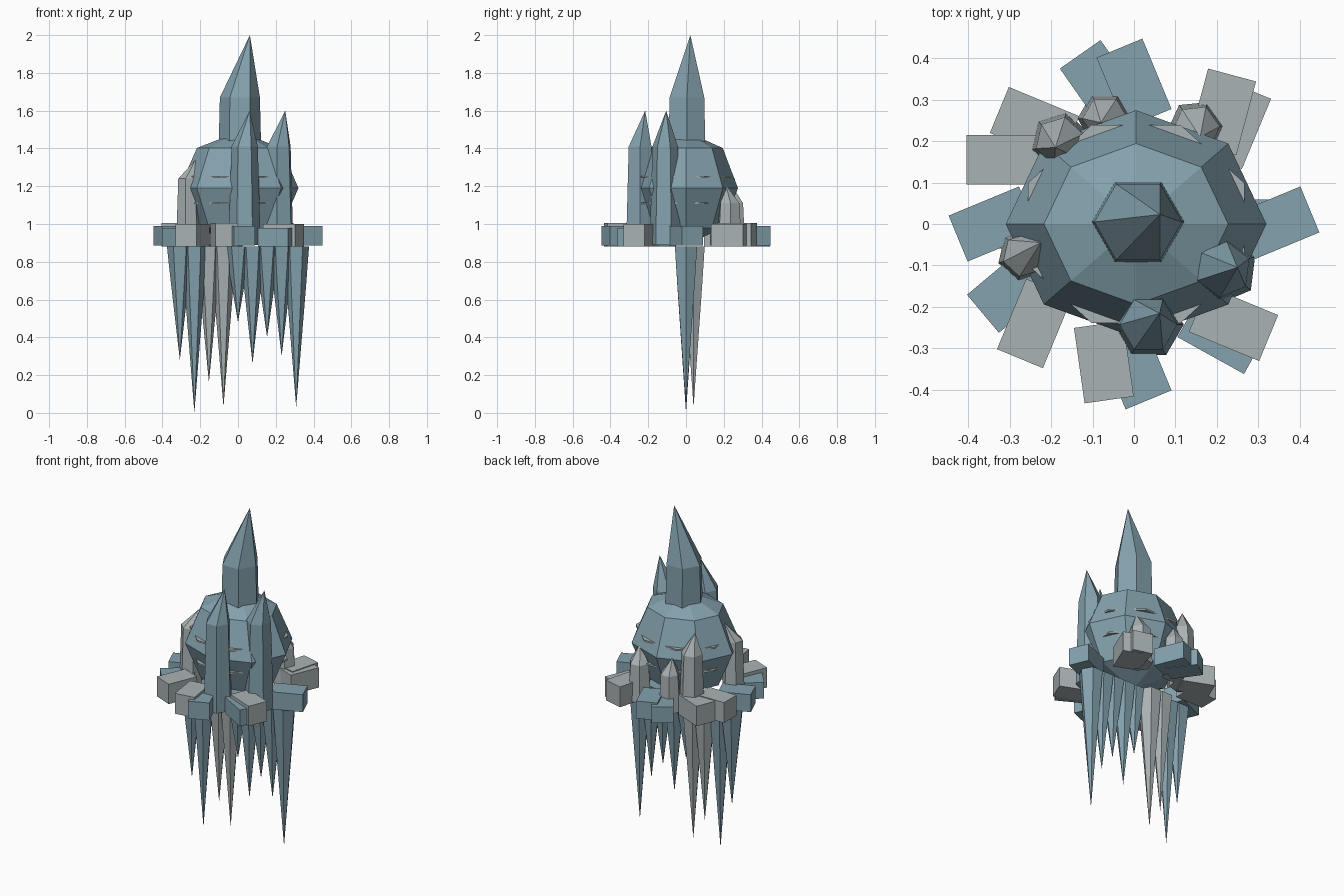
import bpy, bmesh
from math import sin, cos, pi, radians
from mathutils import Matrix

if "Cube" in bpy.data.objects:
    bpy.data.objects.remove(bpy.data.objects["Cube"])


def material(name, col):
    m = bpy.data.materials.new(name)
    m.diffuse_color = (*col, 1)
    m.use_nodes = True
    m.node_tree.nodes["Principled BSDF"].inputs["Base Color"].default_value = m.diffuse_color
    return m


BLUE = material("ice_blue", (0.23, 0.36, 0.42))
GREY = material("ice_grey", (0.40, 0.45, 0.46))


def finish(name, bm, mat):
    bmesh.ops.recalc_face_normals(bm, faces=bm.faces[:])
    me = bpy.data.meshes.new(name)
    bm.to_mesh(me)
    bm.free()
    me.materials.append(mat)
    ob = bpy.data.objects.new(name, me)
    bpy.context.collection.objects.link(ob)
    return ob


def shard(name, rings, tip, mat, sides=6, turn=0.0):
    """Stack of polygon rings (x, y, z, r) closed by a flat base and a point."""
    bm = bmesh.new()
    loops = []
    for x, y, z, r in rings:
        loops.append([bm.verts.new((x + r * cos(turn + 2 * pi * i / sides),
                                    y + r * sin(turn + 2 * pi * i / sides), z))
                      for i in range(sides)])
    apex = bm.verts.new(tip)
    bm.faces.new(loops[0])
    for i in range(sides):
        j = (i + 1) % sides
        for a, b in zip(loops, loops[1:]):
            bm.faces.new((a[i], a[j], b[j], b[i]))
        bm.faces.new((loops[-1][i], loops[-1][j], apex))
    return finish(name, bm, mat)


def block(name, x, y, yaw, mat, low, high):
    bm = bmesh.new()
    bmesh.ops.create_cube(bm, size=1, matrix=Matrix.Translation((x, y, (low + high) / 2))
                          @ Matrix.Rotation(radians(yaw), 4, 'Z')
                          @ Matrix.Diagonal((0.184, 0.12, high - low, 1)))
    return finish(name, bm, mat)


# Faceted core
bm = bmesh.new()
bmesh.ops.create_uvsphere(bm, u_segments=8, v_segments=4, radius=1,
                          matrix=Matrix.Translation((0.005, 0, 1.19))
                          @ Matrix.Diagonal((0.315, 0.275, 0.30, 1)))
finish("core", bm, BLUE)

# Thin plates whose corners break through the core's faces
for n, (z, r) in enumerate([(1.25, 0.275), (1.11, 0.27)]):
    bm = bmesh.new()
    bmesh.ops.create_cone(bm, cap_ends=True, segments=8, radius1=r, radius2=r, depth=0.01,
                          matrix=Matrix.Translation((0.005, 0, z))
                          @ Matrix.Diagonal((1.03, 0.94, 1, 1))
                          @ Matrix.Rotation(pi / 8, 4, 'Z'))
    finish(f"crack_plate_{n}", bm, GREY)

# Central spire
shard("spire", [(0.01, 0.005, 1.38, 0.113), (0.01, 0.005, 1.67, 0.106)],
      (0.063, 0.023, 2.0), BLUE)

# Upright crystals: x, y, radius, shoulder z, tip x, tip y, tip z, material, turn
crystals = [
    (0.035, -0.243, 0.082, 1.41, 0.062, -0.216, 1.60, BLUE, 0),
    (0.216, -0.110, 0.080, 1.41, 0.250, -0.105, 1.60, BLUE, 0.4),
    (-0.265, -0.075, 0.063, 1.24, -0.225, -0.045, 1.34, GREY, 0.3),
    (-0.180, 0.200, 0.070, 1.24, -0.190, 0.185, 1.36, GREY, 0.3),
    (-0.070, 0.255, 0.064, 1.11, -0.080, 0.245, 1.20, GREY, 0),
    (0.150, 0.230, 0.068, 1.11, 0.160, 0.210, 1.21, GREY, 0.1),
]
for n, (x, y, r, sh, tx, ty, tz, mat, turn) in enumerate(crystals):
    shard(f"crystal_{n}", [(x, y, 0.89, r * 1.04), (x, y, sh, r * 0.85)],
          (tx, ty, tz), mat, turn=turn)

# Main ring of blocks, alternating colours
for k in range(8):
    a = k * pi / 4
    odd = k % 2
    block(f"ledge_block_{k}", 0.34 * cos(a), 0.34 * sin(a), 45 * k + 22.5,
          GREY if odd else BLUE, 0.88 if odd else 0.885, 1.0 if odd else 0.99)

# Loose blocks between them: outer end x, y, yaw
loose = [(0.237, 0.36, 75, GREY), (-0.405, 0.155, 180, GREY), (-0.13, 0.41, 125, BLUE),
         (-0.365, -0.217, 220, BLUE), (-0.06, -0.425, 278, GREY), (0.295, -0.31, -29, BLUE)]
for n, (x, y, yaw, mat) in enumerate(loose):
    block(f"loose_block_{n}", x - 0.092 * cos(radians(yaw)), y - 0.092 * sin(radians(yaw)),
          yaw, mat, 0.882, 1.005 if mat is GREY else 0.98)

# Row of hanging icicles: tip heights from left to right
tips = [0.28, 0.0, 0.16, 0.03, 0.48, 0.26, 0.40, 0.30, 0.03]
for n, tip in enumerate(tips):
    x = (n - 4) * 0.077
    grey = n in (2, 3)
    y = 0.04 if grey else 0.0
    mid = 0.88 - (0.88 - tip) * 0.25
    shard(f"icicle_{n}", [(x, y, 0.88, 0.068), (x, y, mid, 0.052)],
          (x, y, tip), GREY if grey else BLUE, turn=0.0)
